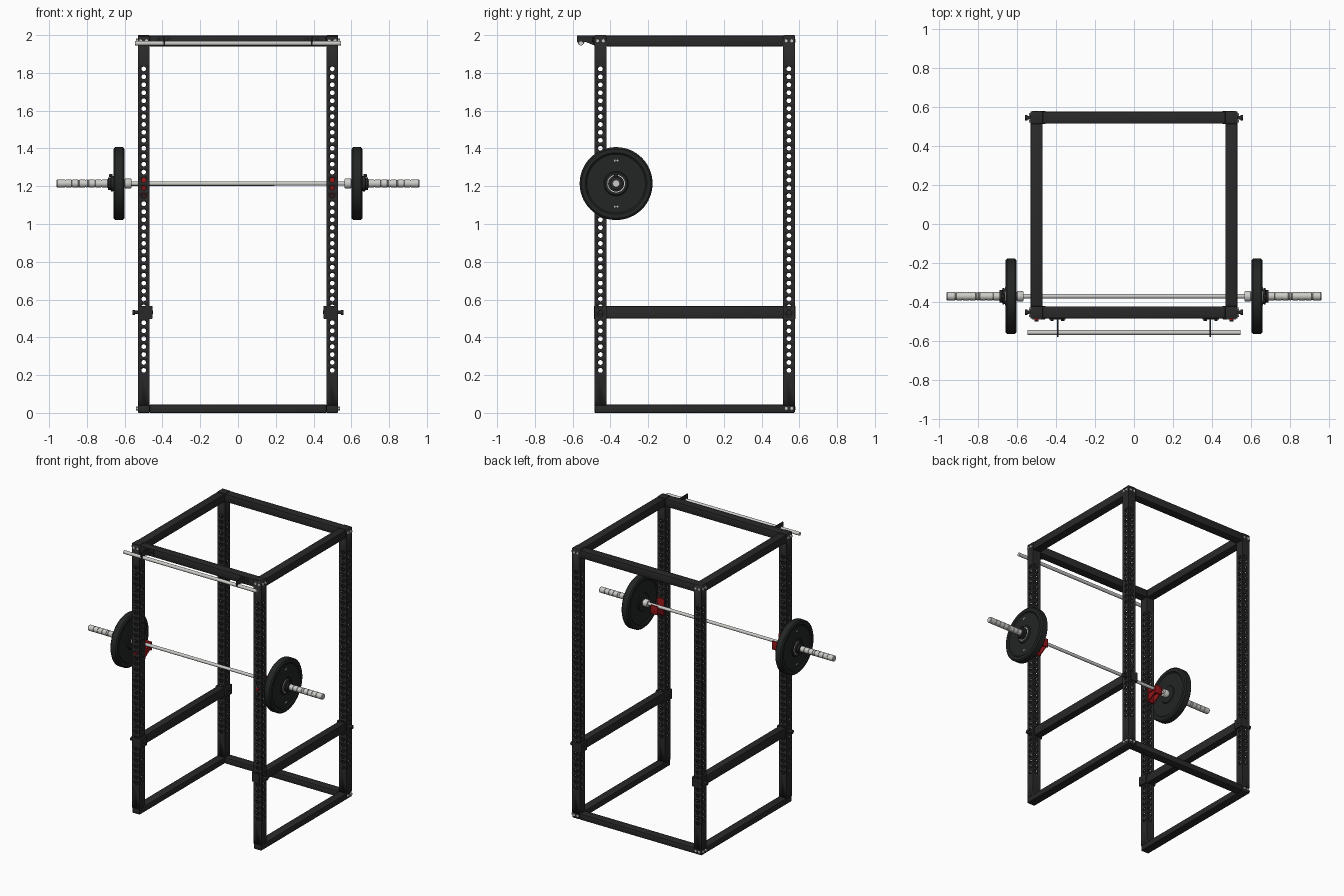
import bpy, bmesh, math
from mathutils import Matrix, Vector

if "Cube" in bpy.data.objects:
    bpy.data.objects.remove(bpy.data.objects["Cube"])


def material(name, rgb, rough):
    m = bpy.data.materials.new(name)
    m.use_nodes = True
    m.diffuse_color = (*rgb, 1)
    b = m.node_tree.nodes["Principled BSDF"]
    b.inputs["Base Color"].default_value = (*rgb, 1)
    b.inputs["Roughness"].default_value = rough
    return m


FRAME = material("black frame", (0.022, 0.022, 0.022), 0.5)
RUBBER = material("black rubber", (0.017, 0.018, 0.018), 0.7)
STEEL = material("bright steel", (0.6, 0.6, 0.58), 0.4)
RED = material("red hook", (0.3, 0.008, 0.01), 0.5)

W = 0.062                    # tube width
X, FRONT, BACK = 0.499, -0.453, 0.545
BAR_Y, BAR_Z = -0.37, 1.214


def finish(name, bm, mat):
    bmesh.ops.recalc_face_normals(bm, faces=bm.faces)
    me = bpy.data.meshes.new(name)
    bm.to_mesh(me)
    bm.free()
    me.shade_smooth()
    me.set_sharp_from_angle(angle=math.radians(32))
    me.materials.append(mat)
    ob = bpy.data.objects.new(name, me)
    bpy.context.collection.objects.link(ob)
    return ob


def box(name, lo, hi, mat, bevel=0.0):
    lo, hi = Vector(lo), Vector(hi)
    bm = bmesh.new()
    size = Matrix.Diagonal((*[abs(d) for d in hi - lo], 1))
    bmesh.ops.create_cube(bm, size=1, matrix=Matrix.Translation((lo + hi) / 2) @ size)
    if bevel:
        bmesh.ops.bevel(bm, geom=bm.edges[:], offset=bevel, segments=2,
                        profile=0.5, affect='EDGES')
    return finish(name, bm, mat)


def rod(name, a, b, r, mat, sides=24):
    a, b = Vector(a), Vector(b)
    bm = bmesh.new()
    turn = (b - a).to_track_quat('Z', 'Y').to_matrix().to_4x4()
    bmesh.ops.create_cone(bm, cap_ends=True, segments=sides, radius1=r, radius2=r,
                          depth=(b - a).length, matrix=Matrix.Translation((a + b) / 2) @ turn)
    return finish(name, bm, mat)


def lathe(name, profile, side, mat, sides=48):
    """Spin (x, radius) points round the barbell axis."""
    bm = bmesh.new()
    vs = [bm.verts.new((side * x, BAR_Y, BAR_Z + r)) for x, r in profile]
    es = [bm.edges.new(p) for p in zip(vs, vs[1:])]
    bmesh.ops.spin(bm, geom=vs + es, cent=(0, BAR_Y, BAR_Z), axis=(1, 0, 0),
                   angle=math.tau, steps=sides)
    bmesh.ops.remove_doubles(bm, verts=bm.verts, dist=1e-5)
    return finish(name, bm, mat)


def plate(name, outline, x0, x1, mat):
    """Extrude a (y, z) outline from x0 to x1."""
    bm = bmesh.new()
    f = bm.faces.new([bm.verts.new((x0, y, z)) for y, z in outline])
    new = bmesh.ops.extrude_face_region(bm, geom=[f])["geom"]
    bmesh.ops.translate(bm, vec=(x1 - x0, 0, 0),
                        verts=[v for v in new if isinstance(v, bmesh.types.BMVert)])
    return finish(name, bm, mat)


def upright(name, x, y):
    """Square tube with a row of round holes through all four walls."""
    first, pitch, count, hole, n = 0.225, 0.042, 39, 0.0125, 16
    z0, z1 = first - pitch / 2, first + (count - 0.5) * pitch
    cells = [(first + i * pitch, pitch, True) for i in range(count)]
    cells += [((0.04 + z0) / 2, z0 - 0.04, False), ((z1 + 1.997) / 2, 1.997 - z1, False)]
    bm = bmesh.new()
    for q in range(4):
        turn = Matrix.Translation((x, y, 0)) @ Matrix.Rotation(q * math.pi / 2, 4, 'Z')
        for zc, h, open_cell in cells:
            outer, inner = [], []
            for k in range(n):
                c, s = math.cos(k * math.tau / n), math.sin(k * math.tau / n)
                m = max(abs(c), abs(s))
                outer.append(bm.verts.new(turn @ Vector((c / m * W / 2, -W / 2, zc + s / m * h / 2))))
                if open_cell:
                    inner.append(bm.verts.new(turn @ Vector((c * hole, -W / 2, zc + s * hole))))
            if not open_cell:
                bm.faces.new(outer)
                continue
            for k in range(n):
                j = (k + 1) % n
                bm.faces.new((outer[k], outer[j], inner[j], inner[k]))
    bmesh.ops.remove_doubles(bm, verts=bm.verts, dist=1e-5)
    ob = finish(name, bm, FRAME)
    wall = ob.modifiers.new("wall", 'SOLIDIFY')
    wall.thickness, wall.offset = 0.004, -1


# Frame: uprights, caps and corner bolts
h = W / 2
for s, side in ((-1, "right"), (1, "left")):
    for y, end in ((FRONT, "front"), (BACK, "back")):
        out = -1 if end == "front" else 1
        tag = f"{end}_{side}"
        upright(f"upright_{tag}", s * X, y)
        box(f"cap_{tag}", (s * X - h, y - h, 1.99), (s * X + h, y + h, 2.0), FRAME, 0.003)
        for z in (1.97, 0.024):
            if z < 1 and end == "front":
                continue
            for d in (-0.015, 0.015):
                rod(f"side_bolt_{tag}", (s * (X + h - 0.002), y + d, z),
                    (s * (X + h + 0.009), y + d, z), 0.011, STEEL, 6)
                rod(f"end_bolt_{tag}", (s * X + d, y + out * (h - 0.002), z),
                    (s * X + d, y + out * (h + 0.004), z), 0.009, STEEL, 6)

        # Safety bar bracket and pin
        box(f"safety_bracket_{tag}", (s * 0.453, y - h - 0.003, 0.498),
            (s * 0.468, y + h + 0.003, 0.566), FRAME, 0.002)
        box(f"safety_flange_{tag}", (s * 0.455, y + out * h, 0.498),
            (s * 0.515, y + out * (h + 0.004), 0.566), FRAME)
        rod(f"safety_pin_{tag}", (s * 0.45, y, 0.532), (s * 0.545, y, 0.532), 0.009, FRAME, 16)
        rod(f"safety_knob_{tag}", (s * 0.545, y, 0.532), (s * 0.558, y, 0.532), 0.014, FRAME, 16)

    # Side beams
    x0, x1 = s * X - h, s * X + h
    box(f"top_beam_{side}", (x0, FRONT + h, 1.94), (x1, BACK - h, 1.998), FRAME, 0.005)
    box(f"bottom_beam_{side}", (x0, FRONT - h, 0.0), (x1, BACK + h, 0.044), FRAME, 0.005)
    box(f"safety_bar_{side}", (s * 0.468, FRONT + h, 0.5), (s * 0.522, BACK - h, 0.565), FRAME, 0.004)

for name, y, z0, z1 in (("top_beam_front", FRONT, 1.94, 1.998),
                        ("top_beam_back", BACK, 1.94, 1.998),
                        ("bottom_beam_back", BACK, 0.0, 0.044)):
    box(name, (h - X, y - h, z0), (X - h, y + h, z1), FRAME, 0.005)

# Pull-up bar with two brackets
rod("pull_up_bar", (-0.545, -0.556, 1.957), (0.545, -0.556, 1.957), 0.0125, STEEL)
arm = [(-0.578, 1.998), (-0.578, 1.968), (-0.565, 1.947), (-0.548, 1.947),
       (-0.535, 1.965), (-0.484, 1.945), (-0.484, 1.998)]
for s in (-1, 1):
    plate("pull_up_arm", arm, s * 0.387, s * 0.394, FRAME)
    box("pull_up_mount", (s * 0.35, -0.489, 1.95), (s * 0.435, -0.483, 1.995), FRAME)
    for x in (0.365, 0.42):
        rod("mount_bolt", (s * x, -0.488, 1.975), (s * x, -0.497, 1.975), 0.009, FRAME, 6)

# Bar hooks: backing plate, shelf, lip and gusset
gusset = [(-0.42, 1.13), (-0.345, 1.175), (-0.345, 1.2), (-0.42, 1.2)]
for s in (-1, 1):
    a, b = s * 0.47, s * 0.528
    box("hook_back", (a, -0.422, 1.13), (b, -0.412, 1.255), RED, 0.002)
    box("hook_shelf", (a, -0.415, 1.19), (b, -0.335, 1.202), RED, 0.002)
    box("hook_lip", (a, -0.345, 1.165), (b, -0.335, 1.228), RED, 0.002)
    for g in (0.474, 0.518):
        plate("hook_gusset", gusset, s * g, s * (g + 0.006), RED)
    rod("hook_pin", (s * X, -0.415, 1.191), (s * X, -0.495, 1.191), 0.01, RED, 16)
    rod("hook_pin_head", (s * X, -0.486, 1.149), (s * X, -0.5, 1.149), 0.011, FRAME, 16)

# Barbell: shaft, grooved sleeves, plates and clamps
rod("bar_shaft", (-0.58, BAR_Y, BAR_Z), (0.58, BAR_Y, BAR_Z), 0.0115, STEEL)
sleeve = [(0.565, 0), (0.565, 0.024), (0.57, 0.027), (0.597, 0.027), (0.6, 0.021)]
for g in (0.72, 0.755, 0.79, 0.805, 0.84, 0.875, 0.91):
    sleeve += [(g, 0.021), (g + 0.001, 0.018), (g + 0.005, 0.018), (g + 0.006, 0.021)]
sleeve += [(0.956, 0.021), (0.96, 0.018), (0.96, 0)]
weight = [(0.603, 0.021), (0.603, 0.06), (0.609, 0.065), (0.609, 0.155), (0.602, 0.163),
          (0.602, 0.184), (0.61, 0.193), (0.65, 0.193), (0.658, 0.184), (0.658, 0.163),
          (0.651, 0.155), (0.651, 0.065), (0.657, 0.06), (0.657, 0.021)]
hub = [(0.656, 0.021), (0.656, 0.047), (0.66, 0.047), (0.66, 0.021)]
clamp = [(0.659, 0.021), (0.659, 0.04), (0.672, 0.042), (0.675, 0.033),
         (0.688, 0.033), (0.69, 0.021)]
for s in (-1, 1):
    lathe("bar_sleeve", sleeve, s, STEEL, 32)
    lathe("weight_plate", weight, s, RUBBER, 64)
    lathe("plate_hub", hub, s, STEEL, 32)
    lathe("bar_clamp", clamp, s, FRAME, 32)
    box("clamp_lever", (s * 0.664, BAR_Y - 0.01, BAR_Z + 0.035),
        (s * 0.682, BAR_Y + 0.01, BAR_Z + 0.05), FRAME, 0.002)
    for dz in (-0.122, 0.122):
        for dy in (-0.007, 0.007):
            rod("plate_rivet", (s * 0.65, BAR_Y + dy, BAR_Z + dz),
                (s * 0.653, BAR_Y + dy, BAR_Z + dz), 0.005, STEEL, 12)
